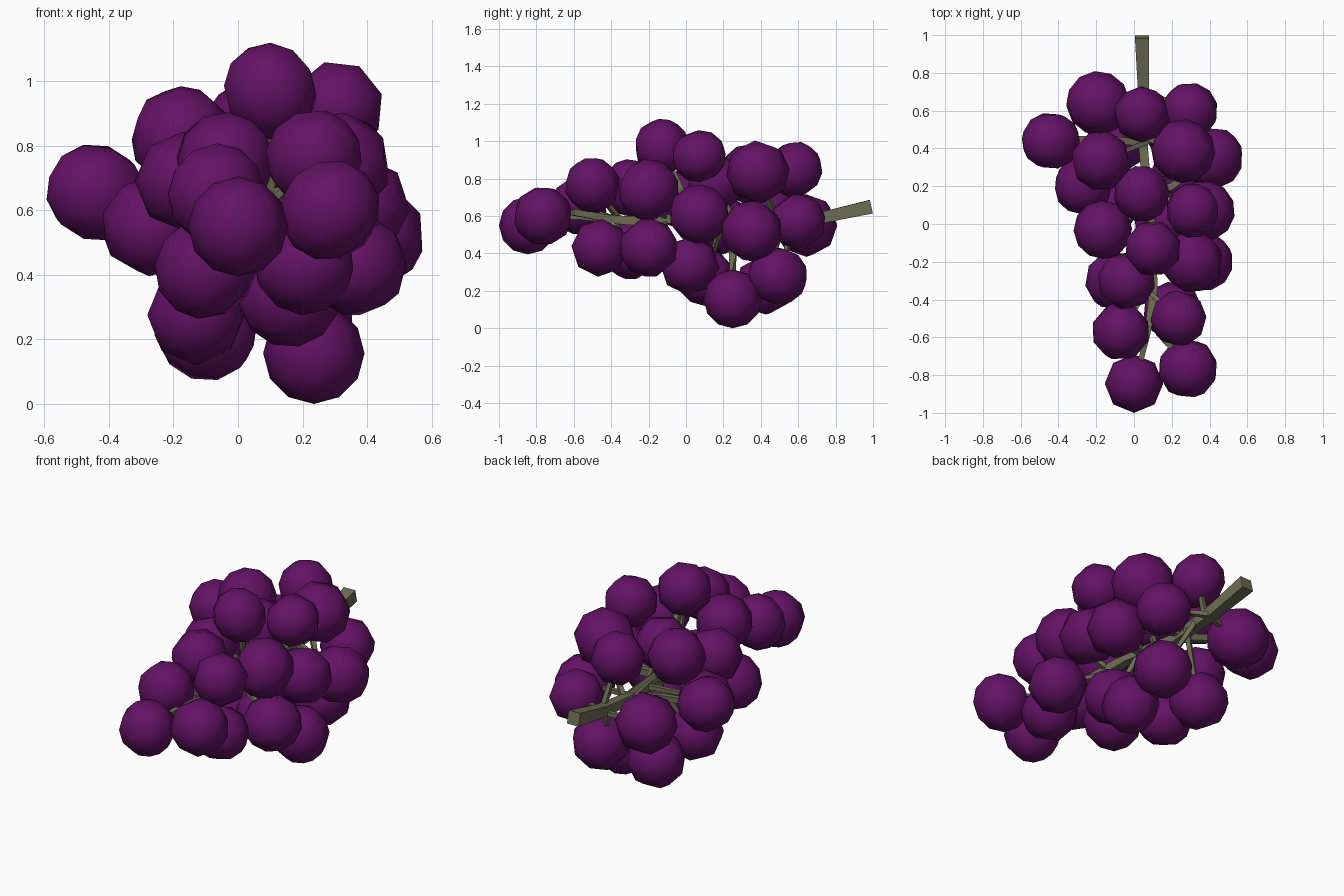
import bpy, random
from mathutils import Vector

random.seed(4)

def material(name, col):
    m = bpy.data.materials.new(name)
    m.diffuse_color = (*col, 1)
    return m

skin = material("grape_skin", (0.125, 0.006, 0.13))
wood = material("stem_green", (0.15, 0.155, 0.085))

# Grapes: x, y, z, radius
front_grapes = [
    (0.0, -.845, .55, .155), (.285, -.765, .60, .16), (-.07, -.57, .655, .155),
    (.235, -.50, .765, .15), (.205, -.46, .43, .155), (-.04, -.30, .75, .155),
    (-.10, -.30, .42, .16), (.31, -.20, .74, .165), (.365, -.20, .43, .16),
    (.10, -.13, .97, .15)]
middle_grapes = [
    (-.165, -.03, .69, .155), (.31, .07, .92, .145), (.375, .07, .61, .16),
    (.16, .02, .335, .16), (-.13, .10, .275, .155), (.04, .16, .78, .15),
    (-.27, .20, .55, .155)]
back_grapes = [
    (.235, .25, .157, .157), (.415, .35, .52, .165), (.26, .385, .835, .17),
    (-.175, .335, .825, .16), (-.44, .44, .655, .155), (-.10, .42, .23, .16),
    (.21, .49, .28, .16), (.04, .58, .85, .15), (.295, .60, .57, .15),
    (-.19, .64, .55, .17)]
grapes = front_grapes + middle_grapes + back_grapes

for i, (x, y, z, r) in enumerate(grapes):
    # the outermost grapes stay unturned so the bounds are exact
    rot = (0, 0, 0) if i in (0, 17) else [random.uniform(0, 3.1) for _ in range(3)]
    bpy.ops.mesh.primitive_uv_sphere_add(segments=8, ring_count=6, radius=r,
                                         location=(x, y, z), rotation=rot)
    ob = bpy.context.object
    ob.name = f"grape_{i + 1:02d}"
    ob.data.materials.append(skin)
    bpy.ops.object.shade_smooth()

# Four-sided tapering rod along a path; points are x, y, z, half width
def rod(name, pts):
    verts, faces = [], []
    for i, p in enumerate(pts):
        a, b = Vector(pts[max(i - 1, 0)][:3]), Vector(pts[min(i + 1, len(pts) - 1)][:3])
        d = (b - a).normalized()
        ref = Vector((0, 0, 1)) if abs(d.z) < .9 else Vector((0, 1, 0))
        u = d.cross(ref).normalized()
        v = u.cross(d)
        for s, t in ((1, 1), (-1, 1), (-1, -1), (1, -1)):
            verts.append(Vector(p[:3]) + (u * s + v * t) * p[3])
    for i in range(len(pts) - 1):
        for k in range(4):
            n = (k + 1) % 4
            faces.append((4 * i + k, 4 * i + n, 4 * i + 4 + n, 4 * i + 4 + k))
    e = len(verts) - 4
    faces += [(3, 2, 1, 0), (e, e + 1, e + 2, e + 3)]
    me = bpy.data.meshes.new(name)
    me.from_pydata(verts, [], faces)
    me.materials.append(wood)
    ob = bpy.data.objects.new(name, me)
    bpy.context.collection.objects.link(ob)

# Main stem and its forks
rod("main_stem", [(.042, .99, .65, .037), (.05, .72, .59, .03), (.05, .4, .56, .024),
                  (.08, .05, .59, .024), (.1, -.3, .575, .024), (.1, -.42, .585, .022)])
rod("front_left_branch", [(.1, -.38, .58, .02), (.07, -.58, .6, .017), (.03, -.75, .58, .013)])
rod("front_right_branch", [(.1, -.38, .58, .02), (.15, -.6, .62, .017), (.24, -.7, .61, .013)])
rod("left_branch", [(.05, .43, .56, .02), (-.15, .45, .62, .018), (-.36, .45, .65, .014)])
rod("lower_branch", [(.06, .25, .57, .022), (.08, .25, .4, .02), (.19, .25, .24, .014)])
rod("right_branch", [(.07, .15, .58, .022), (.2, .2, .6, .018), (.33, .3, .55, .014)])
rod("upper_branch", [(.08, .02, .59, .02), (.11, -.03, .75, .017), (.1, -.1, .9, .013)])

# Thin stalks from the stem to the grapes that sit close to it
for i, (x, y, z, r) in enumerate(grapes):
    sy = min(max(y + .1, -.35), .7)
    a, c = Vector((.07, sy, .575)), Vector((x, y, z))
    if i > 1 and (c - a).length < .42:
        e = c.lerp(a, .3)
        rod(f"stalk_{i + 1:02d}", [(*a, .014), (*e, .01)])
